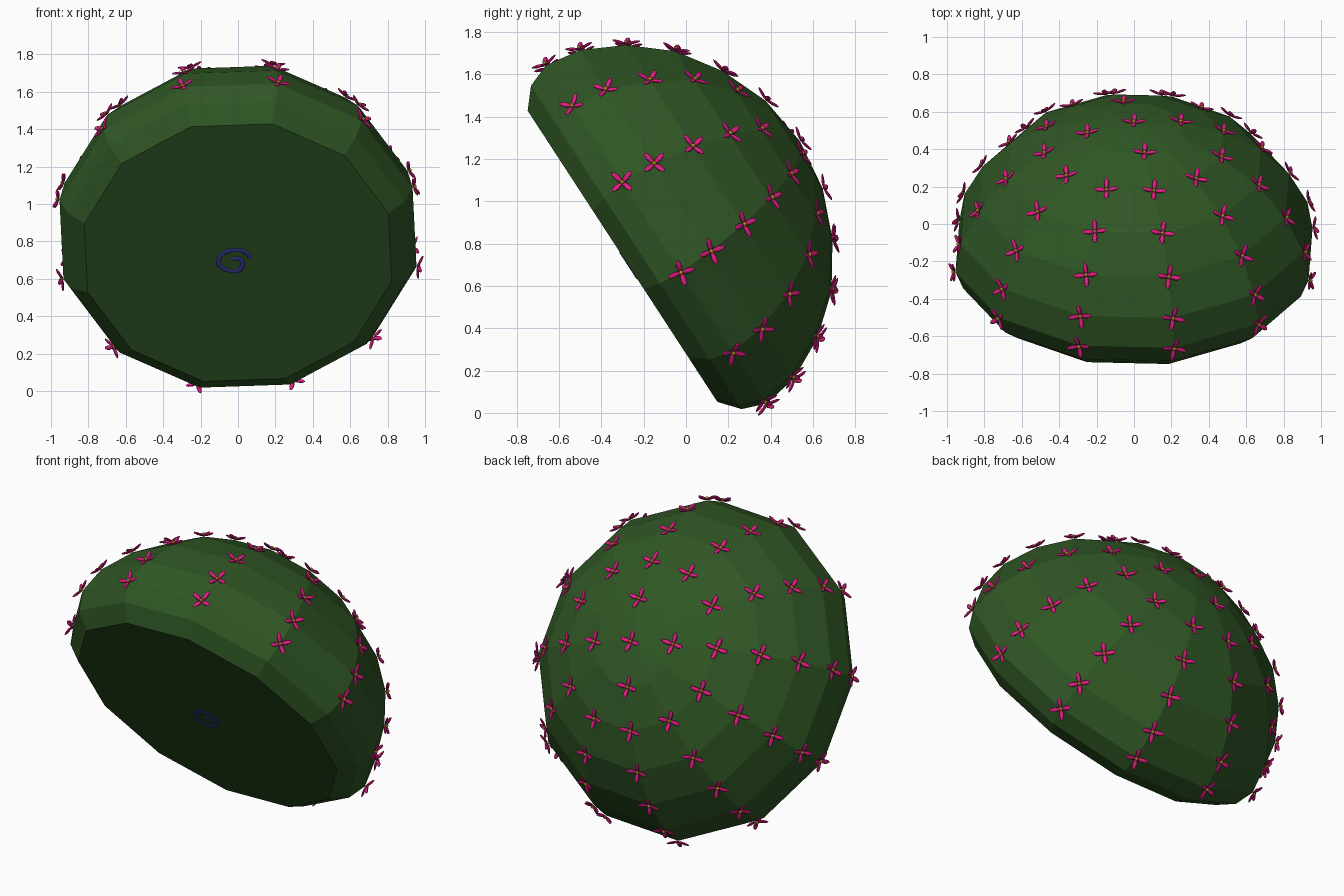
import bpy, bmesh, math
from mathutils import Matrix, Vector

if "Cube" in bpy.data.objects:
    bpy.data.objects.remove(bpy.data.objects["Cube"])

def material(name, rgb):
    m = bpy.data.materials.new(name)
    m.diffuse_color = (*rgb, 1)
    m.use_nodes = True
    m.node_tree.nodes["Principled BSDF"].inputs["Base Color"].default_value = m.diffuse_color
    return m

GREEN = material("cactus green", (0.029, 0.095, 0.018))
PINK = material("petal pink", (0.72, 0.012, 0.22))
YELLOW = material("centre yellow", (0.5, 0.32, 0.02))
BLUE = material("spiral blue", (0.035, 0.04, 0.28))

# Local frame: z runs from the flat face to the crown, tilted to the back
AXIS = Vector((0, 0.838, 0.546)).normalized()
X = Vector((1, 0, 0))
BASE = Matrix((X, AXIS.cross(X), AXIS)).transposed().to_4x4()
BASE.translation = (0, -0.30, 0.74)
TWISTED = BASE @ Matrix.Rotation(math.radians(-2.4), 4, 'Z')

def finish(name, bm, mat, matrix):
    me = bpy.data.meshes.new(name)
    bm.to_mesh(me)
    bm.free()
    me.materials.append(mat)
    ob = bpy.data.objects.new(name, me)
    ob.matrix_world = matrix
    bpy.context.collection.objects.link(ob)
    return ob

SIDES = 12
# (height, radius) of each ring, from the flat face to the crown
RINGS = [(0, 0.842), (0.078, 0.935), (0.19, 0.978), (0.363, 0.95), (0.56, 0.848),
         (0.738, 0.694), (0.875, 0.487), (0.968, 0.254)]
CROWN = 1.0

def ring_point(h, r, k):
    a = math.radians(15 + 30 * k)
    return Vector((r * math.cos(a), r * math.sin(a), h))

# Faceted dome with a flat face
bm = bmesh.new()
rings = [[bm.verts.new(ring_point(h, r, k)) for k in range(SIDES)] for h, r in RINGS]
tip = bm.verts.new((0, 0, CROWN))
bm.faces.new(rings[0][::-1])
for k in range(SIDES):
    n = (k + 1) % SIDES
    for lo, hi in zip(rings, rings[1:]):
        bm.faces.new((lo[k], lo[n], hi[n], hi[k]))
    bm.faces.new((rings[-1][k], rings[-1][n], tip))
bmesh.ops.recalc_face_normals(bm, faces=bm.faces)
finish("dome", bm, GREEN, TWISTED)

# Flower positions: every corner of the upper rings, every third one by the crown
spots = [Vector((0, 0, CROWN))]
for i, (h, r) in enumerate(RINGS[2:]):
    spots += [ring_point(h, r, k) for k in range(0, SIDES, 3 if i == 5 else 1)]

petals, centres = bmesh.new(), bmesh.new()
for p in spots:
    normal = Vector((p.x / 0.96, p.y / 0.96, (p.z - 0.18) / 0.67)).normalized()
    turn = Vector((0, 0, 1)).rotation_difference(normal).to_matrix().to_4x4()
    place = Matrix.Translation(p) @ turn
    for q in range(4):
        leaf = (place @ Matrix.Rotation(q * math.pi / 2, 4, 'Z')
                @ Matrix.Translation((0.035, 0, 0.014))
                @ Matrix.Rotation(math.radians(-15), 4, 'Y')
                @ Matrix.Diagonal((0.033, 0.014, 0.007, 1)))
        bmesh.ops.create_uvsphere(petals, u_segments=8, v_segments=6, radius=1, matrix=leaf)
    bmesh.ops.create_uvsphere(centres, u_segments=8, v_segments=6, radius=0.011,
                              matrix=place @ Matrix.Translation((0, 0, 0.012)))
finish("flower_petals", petals, PINK, TWISTED)
finish("flower_centres", centres, YELLOW, TWISTED)

# Small painted spiral on the flat face, given as front view x and z
path = [(0.068, 0.71), (0.045, 0.745), (0.0, 0.755), (-0.06, 0.75), (-0.105, 0.715),
        (-0.105, 0.67), (-0.05, 0.64), (0.01, 0.64), (0.03, 0.68), (0.01, 0.715), (-0.03, 0.705)]
cu = bpy.data.curves.new("spiral", 'CURVE')
cu.dimensions = '3D'
cu.bevel_depth = 0.012
cu.bevel_resolution = 1
cu.use_fill_caps = True
sp = cu.splines.new('NURBS')
sp.points.add(len(path) - 1)
for pt, (x, z) in zip(sp.points, path):
    pt.co = (x, -(z - 0.74) / 0.838, 0, 1)
sp.use_endpoint_u = True
sp.order_u = 3
sp.resolution_u = 4
cu.materials.append(BLUE)
spiral = bpy.data.objects.new("spiral", cu)
spiral.matrix_world = BASE @ Matrix.Diagonal((1, 1, 0.3, 1))
bpy.context.collection.objects.link(spiral)
